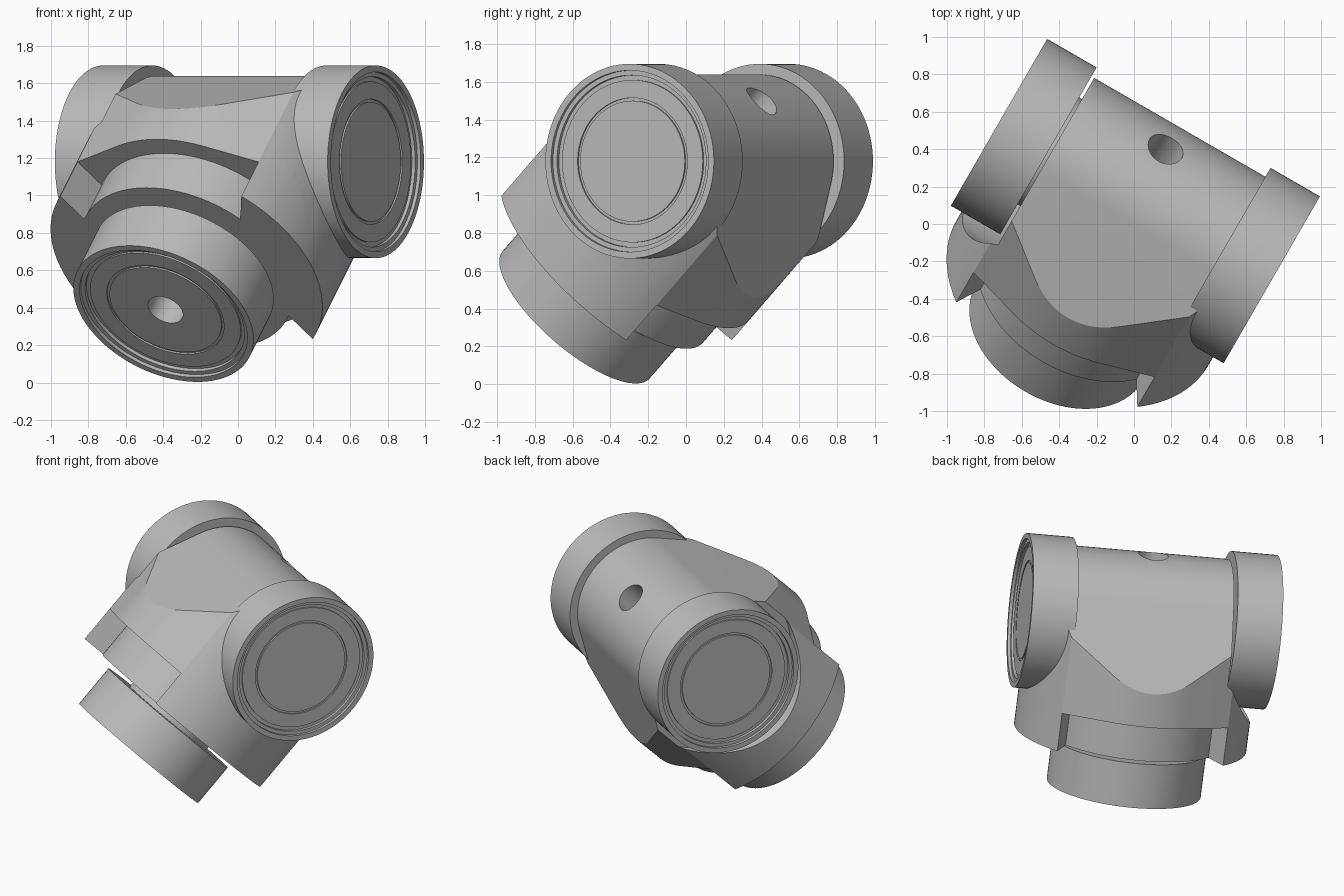
import bpy, bmesh
from math import radians, cos, sin
from mathutils import Matrix, Vector

old = bpy.data.objects.get("Cube")
if old:
    bpy.data.objects.remove(old)

# Single flat grey
grey = bpy.data.materials.new("grey")
grey.use_nodes = True
COLOR = (0.5, 0.5, 0.5, 1)
grey.diffuse_color = COLOR
grey.node_tree.nodes["Principled BSDF"].inputs["Base Color"].default_value = COLOR

# Working frame: x along the main tube, branch pointing down -z
PLACE = (Matrix.Translation((0.0075, 0.1225, 1.18))
         @ Matrix.Rotation(radians(-30), 4, 'Z') @ Matrix.Rotation(radians(-45), 4, 'X'))
TO_X = Matrix.Rotation(radians(90), 4, 'Y')      # z axis -> +x
TO_NEG_X = Matrix.Rotation(radians(-90), 4, 'Y')  # z axis -> -x
DOWN = Matrix.Rotation(radians(180), 4, 'X')     # z axis -> -z


def finish(bm, name):
    bmesh.ops.recalc_face_normals(bm, faces=bm.faces[:])
    mesh = bpy.data.meshes.new(name)
    bm.to_mesh(mesh)
    bm.free()
    mesh.materials.append(grey)
    obj = bpy.data.objects.new(name, mesh)
    bpy.context.collection.objects.link(obj)
    return obj


def arc(start, end, r, n=24):
    angles = [radians(start + (end - start) * i / n) for i in range(n + 1)]
    return [(r * cos(t), r * sin(t)) for t in angles]


def prism(name, outline, z0, z1, turn=Matrix()):
    bm = bmesh.new()
    face = bm.faces.new([bm.verts.new((x, y, z0)) for x, y in outline])
    ext = bmesh.ops.extrude_face_region(bm, geom=[face])
    verts = [v for v in ext["geom"] if isinstance(v, bmesh.types.BMVert)]
    bmesh.ops.translate(bm, verts=verts, vec=(0, 0, z1 - z0))
    bm.transform(turn)
    return finish(bm, name)


def rod(name, r, z0, z1, turn=Matrix()):
    return prism(name, arc(0, 360, r, 96)[:-1], z0, z1, turn)


def lathe(name, profile, turn):
    bm = bmesh.new()
    verts = [bm.verts.new((r, 0, z)) for r, z in profile]
    edges = [bm.edges.new(pair) for pair in zip(verts, verts[1:])]
    bmesh.ops.spin(bm, geom=verts + edges, cent=(0, 0, 0), axis=(0, 0, 1),
                   angle=radians(360), steps=96)
    bmesh.ops.remove_doubles(bm, verts=bm.verts[:], dist=1e-4)
    bm.transform(turn)
    return finish(bm, name)


def combine(target, other, operation):
    mod = target.modifiers.new("combine", 'BOOLEAN')
    mod.operation, mod.object, mod.solver = operation, other, 'EXACT'
    bpy.context.view_layer.objects.active = target
    bpy.ops.object.modifier_apply(modifier=mod.name)
    bpy.data.objects.remove(other)


# Body: rounded footprint trimmed by a round-topped, flaring section
footprint = (arc(-44, 44, 0.777) + arc(68, 112, 0.71)
             + arc(136, 224, 0.777) + arc(248, 292, 0.71))
body = prism("body", footprint, -0.54, 0.6)
section = arc(30, 150, 0.46, 48) + [(-0.843, -0.54), (0.843, -0.54)]
yz_to_x = Matrix(((0, 0, 1, 0), (1, 0, 0, 0), (0, 1, 0, 0), (0, 0, 0, 1)))
combine(body, prism("section", section, -1, 1, yz_to_x), 'INTERSECT')

# Neck and the two ears beside it
combine(body, rod("neck", 0.604, -0.8, -0.45), 'UNION')
for side in (0, 180):
    ear = arc(-44, 44, 0.777) + arc(36.4, -36.4, 0.59)
    turn = Matrix.Rotation(radians(side), 4, 'Z')
    combine(body, prism("ear", ear, -0.8, -0.45, turn), 'UNION')

# Clearance scoops for the end caps
for turn in (TO_X, TO_NEG_X):
    combine(body, rod("scoop", 0.61, 0.52, 1.2, turn), 'DIFFERENCE')

# Bore through the branch axis
combine(body, rod("bore", 0.1, -1.5, 1), 'DIFFERENCE')

# Three identical caps with stepped recessed faces and a hub at the back
cap_profile = [(0, -0.36), (0.33, -0.36), (0.33, -0.305), (0.515, -0.305), (0.515, 0),
               (0.48, 0), (0.48, -0.02), (0.455, -0.02), (0.455, -0.04), (0.43, -0.04),
               (0.43, -0.03), (0.335, -0.03), (0.335, -0.04), (0.32, -0.04),
               (0.32, -0.03), (0, -0.03)]
parts = [body]
for name, turn, reach in (("left_cap", TO_X, 0.842), ("right_cap", TO_NEG_X, 0.842),
                          ("branch_cap", DOWN, 1.149)):
    cap = lathe(name, cap_profile, turn @ Matrix.Translation((0, 0, reach)))
    if name == "branch_cap":
        combine(cap, rod("bore", 0.1, -1.5, 1), 'DIFFERENCE')
    parts.append(cap)

# Place and shade
for obj in parts:
    obj.matrix_world = PLACE
    bpy.ops.object.select_all(action='DESELECT')
    obj.select_set(True)
    bpy.context.view_layer.objects.active = obj
    bpy.ops.object.shade_smooth_by_angle(angle=radians(25))
